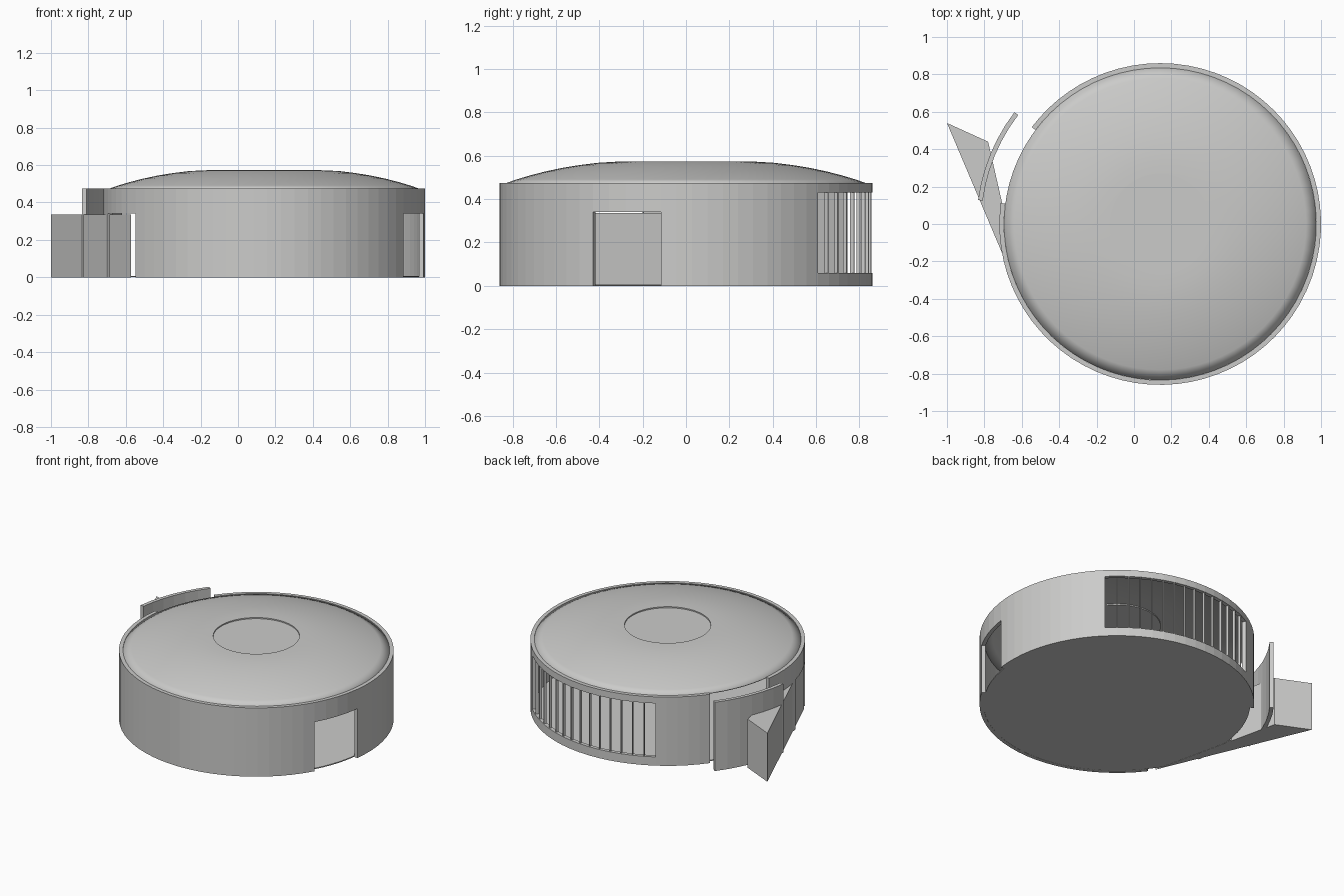
import bpy, bmesh, math

if "Cube" in bpy.data.objects:
    bpy.data.objects.remove(bpy.data.objects["Cube"])

CX, R_OUT, R_IN, H = 0.14, 0.86, 0.835, 0.475

grey = bpy.data.materials.new("light_grey")
grey.diffuse_color = (0.6, 0.6, 0.59, 1)
grey.use_nodes = True
grey.node_tree.nodes["Principled BSDF"].inputs["Base Color"].default_value = grey.diffuse_color


def finish(name, bm):
    bmesh.ops.recalc_face_normals(bm, faces=bm.faces)
    me = bpy.data.meshes.new(name)
    bm.to_mesh(me)
    bm.free()
    me.materials.append(grey)
    ob = bpy.data.objects.new(name, me)
    bpy.context.collection.objects.link(ob)
    return ob


def polar(bm, r, deg, z):
    a = math.radians(deg)
    return bm.verts.new((CX + r * math.cos(a), r * math.sin(a), z))


def arc_block(bm, a0, a1, r0, r1, z0, z1, step=5):
    """Curved block spanning two angles, two radii and two heights."""
    n = max(1, round((a1 - a0) / step))
    rings = []
    for i in range(n + 1):
        a = a0 + (a1 - a0) * i / n
        rings.append([polar(bm, r, a, z) for r, z in
                      ((r0, z0), (r1, z0), (r1, z1), (r0, z1))])
    for p, q in zip(rings, rings[1:]):
        for k in range(4):
            j = (k + 1) % 4
            bm.faces.new((p[k], p[j], q[j], q[k]))
    bm.faces.new(rings[0])
    bm.faces.new(rings[-1][::-1])


def prism(name, outline, z0, z1):
    bm = bmesh.new()
    lo = [bm.verts.new((x, y, z0)) for x, y in outline]
    hi = [bm.verts.new((x, y, z1)) for x, y in outline]
    bm.faces.new(lo[::-1])
    bm.faces.new(hi)
    for i in range(len(lo)):
        j = (i + 1) % len(lo)
        bm.faces.new((lo[i], lo[j], hi[j], hi[i]))
    return finish(name, bm)


# Ring wall, left open at the window, two doors and the sliding panel gap
bm = bmesh.new()
for a0, a1, z0, z1 in ((45, 120, 0, 0.06), (45, 120, 0.43, H),
                       (120, 143, 0, H), (172.5, 193.5, 0, H),
                       (193.5, 217, 0.34, H), (217, 330, 0, H),
                       (330, 352.3, 0.34, H), (352.3, 405, 0, H)):
    arc_block(bm, a0, a1, R_IN, R_OUT, z0, z1)
finish("outer_wall", bm)

# Slender upright bars across the wide window
bm = bmesh.new()
for i in range(1, 15):
    a = 45 + 5 * i
    arc_block(bm, a - 0.2, a + 0.2, R_IN + 0.002, R_OUT - 0.004, 0.06, 0.43)
finish("window_bars", bm)

# Wall section pulled outward from the gap
bm = bmesh.new()
arc_block(bm, 142.5, 172.5, 0.957, 0.982, 0, H)
finish("sliding_panel", bm)

# Triangular wedge passing through the side door
prism("entry_wedge", [(-1, 0.54), (-0.572, -0.47), (-0.78, 0.44)], 0, 0.336)

# Floor disc
prism("floor", [(CX + R_IN * math.cos(math.radians(5 * i)),
                 R_IN * math.sin(math.radians(5 * i))) for i in range(72)],
      0.001, 0.008)

# Shallow domed roof with a slightly sunken centre disc
profile = [(R_IN, 0.472), (0.78, 0.491), (0.72, 0.509), (0.65, 0.527),
           (0.57, 0.544), (0.49, 0.557), (0.41, 0.567), (0.33, 0.572),
           (0.27, 0.573), (0.27, 0.565)]
bm = bmesh.new()
rings = [[polar(bm, r, 5 * i, z) for i in range(72)] for r, z in profile]
for p, q in zip(rings, rings[1:]):
    for i in range(72):
        j = (i + 1) % 72
        bm.faces.new((p[i], p[j], q[j], q[i]))
bm.faces.new(rings[-1])
roof = finish("domed_roof", bm)
shell = roof.modifiers.new("thickness", 'SOLIDIFY')
shell.thickness = 0.006
shell.offset = -1
bpy.context.view_layer.objects.active = roof
roof.select_set(True)
bpy.ops.object.shade_smooth_by_angle(angle=math.radians(30))
